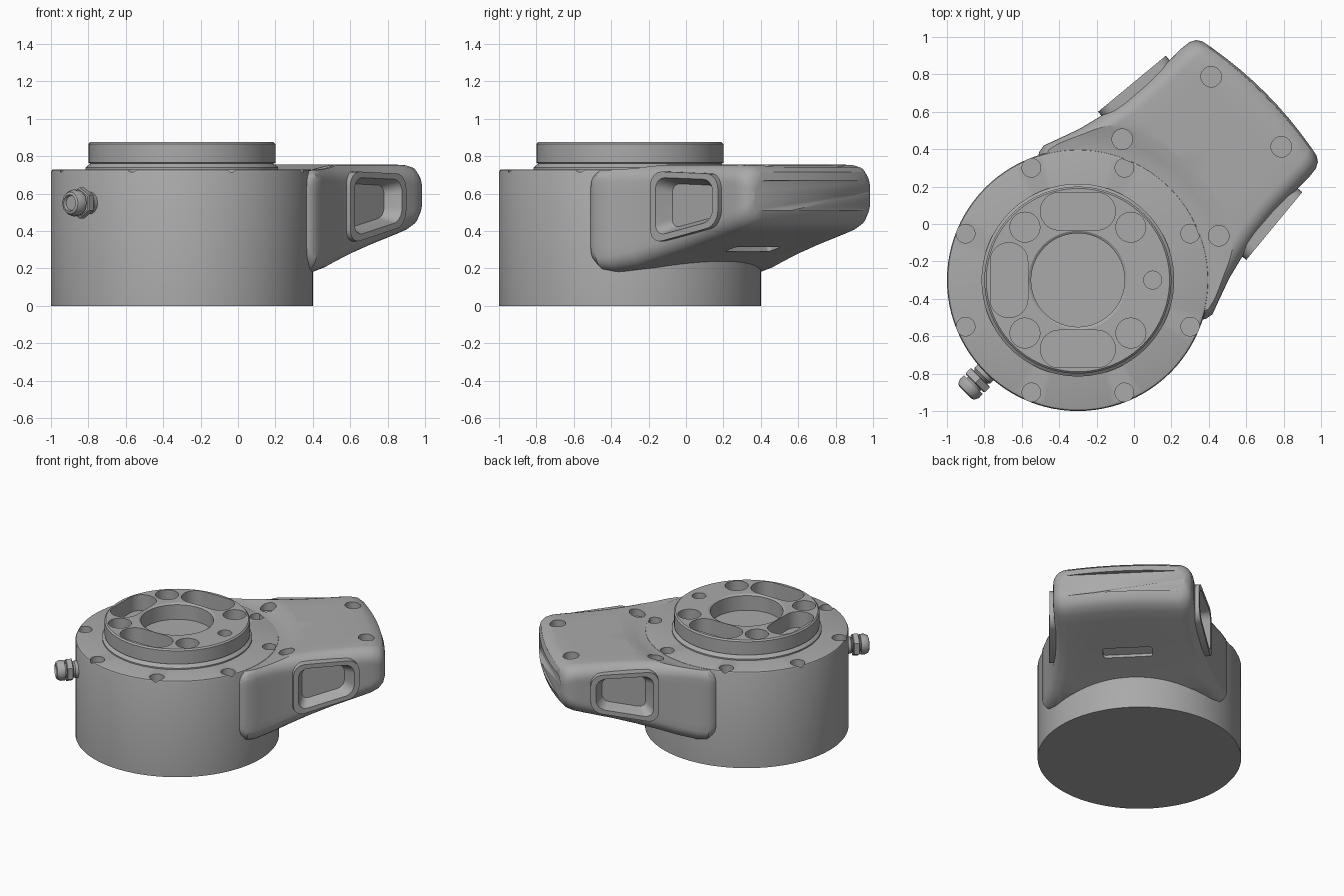
import bpy, bmesh, math
from mathutils import Matrix, Vector

cube = bpy.data.objects.get("Cube")
if cube:
    bpy.data.objects.remove(cube, do_unlink=True)

grey = bpy.data.materials.new("machined_grey")
grey.use_nodes = True
COLOUR = (0.4, 0.4, 0.4, 1)
grey.diffuse_color = COLOUR
grey.node_tree.nodes["Principled BSDF"].inputs["Base Color"].default_value = COLOUR

BASE = Matrix.Translation((-0.3, -0.3, 0))            # drum axis
ARM = BASE @ Matrix.Rotation(math.radians(45), 4, "Z")  # x runs along the arm


def finish(name, bm, matrix):
    bmesh.ops.transform(bm, matrix=matrix, verts=bm.verts)
    bmesh.ops.recalc_face_normals(bm, faces=bm.faces)
    mesh = bpy.data.meshes.new(name)
    bm.to_mesh(mesh)
    bm.free()
    mesh.materials.append(grey)
    ob = bpy.data.objects.new(name, mesh)
    bpy.context.collection.objects.link(ob)
    return ob


def loft(name, rings, matrix):
    """Skin closed rings of equal length and cap both ends."""
    bm = bmesh.new()
    rows = [[bm.verts.new(p) for p in ring] for ring in rings]
    n = len(rows[0])
    for a, b in zip(rows, rows[1:]):
        for i in range(n):
            bm.faces.new((a[i], a[(i + 1) % n], b[(i + 1) % n], b[i]))
    caps = [bm.faces.new(rows[0]), bm.faces.new(rows[-1])]
    bmesh.ops.triangulate(bm, faces=caps)
    return finish(name, bm, matrix)


def lathe(name, profile, matrix, sides=96):
    """Revolve (radius, height) points; both ends are capped."""
    turns = [2 * math.pi * i / sides for i in range(sides)]
    return loft(name, [[(r * math.cos(t), r * math.sin(t), z) for t in turns]
                       for r, z in profile], matrix)


def rounded(corners, r, steps=6, mid=0):
    """Polygon with arc corners and optional points along its edges."""
    pts = []
    n = len(corners)
    for i, c in enumerate(corners):
        p = Vector(c)
        prev, nxt = Vector(corners[i - 1]), Vector(corners[(i + 1) % n])
        a = p + (prev - p).normalized() * r
        b = p + (nxt - p).normalized() * r
        for k in range(steps + 1):
            t = k / steps
            wa, wp, wb = (1 - t) ** 2, 1.414 * t * (1 - t), t * t
            pts.append((a * wa + p * wp + b * wb) / (wa + wp + wb))
        end = nxt + (p - nxt).normalized() * r
        pts += [b.lerp(end, (k + 1) / (mid + 1)) for k in range(mid)]
    return pts


def box2(w, h):
    return [(-w, -h), (w, -h), (w, h), (-w, h)]


def prism(name, pts, z0, z1, matrix, taper=1.0):
    """Extrude an outline; taper shrinks the z0 end."""
    mid = sum(pts, Vector((0, 0))) / len(pts)
    low = [mid + (p - mid) * taper for p in pts]
    return loft(name, [[(p.x, p.y, z0) for p in low], [(p.x, p.y, z1) for p in pts]], matrix)


def cut(ob, cutters):
    for c in cutters:
        c.hide_render = True
        mod = ob.modifiers.new("cut", "BOOLEAN")
        mod.operation, mod.solver, mod.object = "DIFFERENCE", "EXACT", c
    bpy.context.view_layer.update()
    graph = bpy.context.evaluated_depsgraph_get()
    mesh = bpy.data.meshes.new_from_object(ob.evaluated_get(graph))
    ob.modifiers.clear()
    ob.data = mesh


def drill(x, y, r, z0, z1, matrix):
    at = matrix @ Matrix.Translation((x, y, 0))
    return lathe("drill", [(r, z0), (r, z1)], at, 32)


parts, cutters = [], []

# Drum body with a ring of bolt holes
body = lathe("drum_body", [(0.7, 0), (0.7, 0.715), (0.695, 0.726), (0.685, 0.73), (0.3, 0.73)], BASE)
bolts = []
for i in range(8):
    a = math.radians(22.5 + 45 * i)
    bolts.append(drill(0.65 * math.cos(a), 0.65 * math.sin(a), 0.05, 0.67, 0.8, BASE))
cut(body, bolts)
cutters += bolts
parts.append(body)

# Raised flange with bore, slots and holes
flange = lathe("top_flange", [(0.515, 0.72), (0.515, 0.74), (0.49, 0.76), (0.5, 0.765),
                              (0.5, 0.865), (0.49, 0.875)], BASE)
FLOOR, OVER = 0.755, 0.95
pockets = [lathe("bore", [(0.25, FLOOR), (0.25, 0.866), (0.265, 0.876), (0.265, OVER)], BASE, 64),
           drill(0.4, 0, 0.048, 0.8, OVER, BASE)]
for sx in (-1, 1):
    for sy in (-1, 1):
        pockets.append(drill(sx * 0.283, sy * 0.283, 0.08, FLOOR, OVER, BASE))
for angle in (90, 180, 270):
    at = BASE @ Matrix.Rotation(math.radians(angle), 4, "Z") @ Matrix.Translation((0.368, 0, 0))
    pockets.append(prism("slot", rounded(box2(0.1, 0.2), 0.098, 10), FLOOR, OVER, at))
cut(flange, pockets)
cutters += pockets
parts.append(flange)

# Arm: stations of (distance, half width, bottom, top, corner radius)
stations = [(0.30, 0.600, 0.27, 0.68, 0.06), (0.335, 0.630, 0.22, 0.72, 0.08),
            (0.38, 0.638, 0.187, 0.745, 0.09), (0.45, 0.612, 0.18, 0.755, 0.09),
            (0.58, 0.565, 0.203, 0.755, 0.09), (0.71, 0.533, 0.241, 0.755, 0.09),
            (0.85, 0.505, 0.281, 0.755, 0.09), (1.0, 0.490, 0.325, 0.755, 0.09),
            (1.2, 0.485, 0.383, 0.755, 0.09), (1.27, 0.484, 0.405, 0.753, 0.09),
            (1.32, 0.478, 0.43, 0.742, 0.09), (1.35, 0.460, 0.465, 0.715, 0.08),
            (1.362, 0.430, 0.51, 0.67, 0.06)]
rings = []
for u, w, low, high, r in stations:
    grow = max(0, (u - 0.9) / 0.46)
    outline = rounded([(-w, low), (w, low), (w, high), (-w, high)], r, 6, 7)
    rings.append([(u + 0.055 * grow * (1 - (p.x / 0.484) ** 2), p.x, p.y) for p in outline])
arm = loft("arm_housing", rings, ARM)
arm_cuts = [lathe("drum_clearance", [(0.69, -0.1), (0.69, 0.724), (0.73, 0.726),
                                     (0.78, 0.735), (0.86, 0.757), (0.88, 0.8)], BASE)]
for u, v in ((1.273, 0.265), (0.70, 0.365)):
    for s in (-1, 1):
        arm_cuts.append(drill(u, s * v, 0.055, 0.69, 0.8, ARM))

# Shallow slot in the sloping underside
under = ARM @ Matrix.Translation((0.93, 0, 0.3)) @ Matrix.Rotation(math.radians(-16.2), 4, "Y")
arm_cuts.append(prism("under_slot", rounded(box2(0.045, 0.17), 0.02), -0.1, 0.03, under))

# Raised side frames around recessed windows
tilt = math.radians(5.4)
c, s = math.cos(tilt), math.sin(tilt)
side = Matrix(((c, 0, s, 0.947), (-s, 0, c, 0.538), (0, 1, 0, 0), (0, 0, 0, 1)))
outer = rounded([(-0.235, 0.33), (0.235, 0.43), (0.235, 0.705), (-0.235, 0.72)], 0.08)
inner = rounded([(-0.21, 0.362), (0.21, 0.45), (0.21, 0.682), (-0.21, 0.695)], 0.07)
for label, flip in (("left", 1), ("right", -1)):
    at = ARM @ Matrix.Diagonal((1, flip, 1, 1)) @ side
    frame = prism(label + "_window_frame", outer, -0.06, 0, at)
    window = prism("window", inner, -0.085, 0.02, at, 0.72)
    cut(frame, [window])
    arm_cuts.append(window)
    parts.append(frame)
cut(arm, arm_cuts)
cutters += arm_cuts
parts.append(arm)

# Cable gland on the side opposite the arm
gland = ARM @ Matrix.Translation((-0.66, 0, 0.55)) @ Matrix.Rotation(math.radians(-90), 4, "Y")
parts += [
    lathe("gland_stem", [(0.06, 0), (0.06, 0.06), (0.05, 0.07), (0.05, 0.17)], gland, 32),
    lathe("gland_nut", [(0.075, 0.075), (0.083, 0.08), (0.083, 0.115), (0.075, 0.12)], gland, 6),
    lathe("gland_cap", [(0.07, 0.13), (0.072, 0.16), (0.06, 0.185), (0.045, 0.19),
                        (0.04, 0.175)], gland, 12)]

for ob in cutters:
    bpy.data.objects.remove(ob, do_unlink=True)

bpy.ops.object.select_all(action="DESELECT")
for ob in parts:
    ob.select_set(True)
bpy.context.view_layer.objects.active = parts[0]
bpy.ops.object.shade_smooth_by_angle(angle=math.radians(32))
